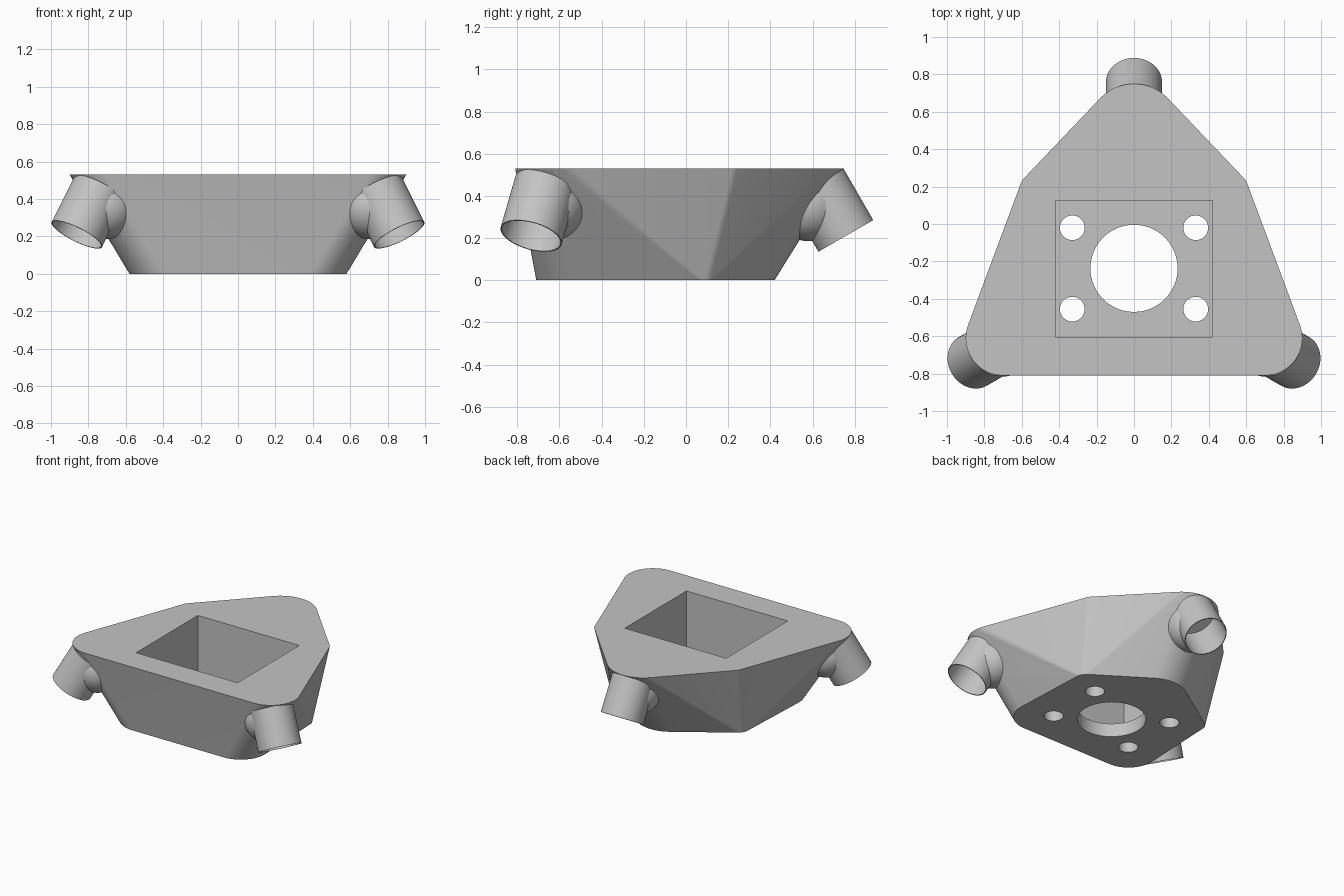
import bpy, bmesh, math
from mathutils import Vector, Matrix

cube = bpy.data.objects.get("Cube")
if cube:
    bpy.data.objects.remove(cube, do_unlink=True)

grey = bpy.data.materials.new("plain_grey")
grey.use_nodes = True
COLOUR = (0.55, 0.55, 0.55, 1)
grey.diffuse_color = COLOUR
grey.node_tree.nodes["Principled BSDF"].inputs["Base Color"].default_value = COLOUR

HEIGHT = 0.53
FLOOR = 0.1
HUB = Vector((0, -0.237, 0))      # axis of the three-fold tube layout
TUBE_R = 0.15


def finish(name, bm, helper=False):
    bmesh.ops.recalc_face_normals(bm, faces=bm.faces)
    mesh = bpy.data.meshes.new(name)
    bm.to_mesh(mesh)
    bm.free()
    mesh.materials.append(grey)
    obj = bpy.data.objects.new(name, mesh)
    bpy.context.collection.objects.link(obj)
    obj.hide_render = helper
    return obj


def cylinder(name, start, end, radius, helper=False):
    start, end = Vector(start), Vector(end)
    axis = end - start
    turn = axis.to_track_quat('Z', 'Y').to_matrix().to_4x4()
    bm = bmesh.new()
    bmesh.ops.create_cone(bm, cap_ends=True, segments=64, radius1=radius, radius2=radius,
                          depth=axis.length,
                          matrix=Matrix.Translation((start + end) / 2) @ turn)
    return finish(name, bm, helper)


def combine(target, tool, operation):
    mod = target.modifiers.new(operation, 'BOOLEAN')
    mod.operation = operation
    mod.solver = 'EXACT'
    mod.object = tool
    bpy.context.view_layer.objects.active = target
    bpy.ops.object.modifier_apply(modifier=mod.name)


def smooth(obj):
    bpy.ops.object.select_all(action='DESELECT')
    obj.select_set(True)
    bpy.context.view_layer.objects.active = obj
    bpy.ops.object.shade_smooth_by_angle(angle=math.radians(30))


# Body: hull between two rounded outlines, each given as (x, y, radius) corners
bm = bmesh.new()
outlines = {
    HEIGHT: [(0, 0.50, 0.25), (0.53, 0.19, 0.08), (0.70, -0.61, 0.20)],
    0: [(0, 0.17, 0.25), (0.475, 0.06, 0.08), (0.38, -0.51, 0.20)],
}
for z, corners in outlines.items():
    for x, y, r in corners:
        for side in ((1, -1) if x else (1,)):
            for i in range(64):
                a = math.tau * i / 64
                bm.verts.new((side * x + r * math.cos(a), y + r * math.sin(a), z))
hull = bmesh.ops.convex_hull(bm, input=bm.verts)
loose = [v for v in bm.verts if not v.link_faces]
bmesh.ops.delete(bm, geom=loose, context='VERTS')
bmesh.ops.dissolve_limit(bm, angle_limit=0.002, verts=bm.verts, edges=bm.edges)
body = finish("body", bm)

cutters = []

# Rectangular pocket and floor holes
bm = bmesh.new()
bmesh.ops.create_cube(bm, size=1, matrix=Matrix.Translation((0, -0.24, FLOOR + 0.5))
                      @ Matrix.Diagonal((0.84, 0.73, 1, 1)))
pocket = finish("pocket_cutter", bm, True)
holes = [(0, HUB.y, 0.233)] + [(x, y, 0.066) for x in (-0.33, 0.33) for y in (-0.02, -0.455)]
cutters.append(pocket)
for x, y, r in holes:
    cutters.append(cylinder("hole_cutter", (x, y, -0.2), (x, y, 0.3), r, True))

# Three splayed tubes, each with a rounded boss where it meets the body
tubes = []
for name, degrees in (("back", 90), ("left", -30), ("right", 210)):
    a = math.radians(degrees)
    out = Vector((math.cos(a), math.sin(a), 0))
    up = Vector((0, 0, math.cos(math.pi / 6))) - out * math.sin(math.pi / 6)
    foot = HUB + out * 0.995 + Vector((0, 0, 0.21))

    bm = bmesh.new()
    centre = HUB + out * 0.82 + Vector((0, 0, 0.355))
    bmesh.ops.create_uvsphere(bm, u_segments=48, v_segments=24, radius=0.17,
                              matrix=Matrix.Translation(centre))
    boss = finish("boss_" + name, bm, True)
    combine(body, boss, 'UNION')
    cutters.append(boss)

    tube = cylinder("tube_" + name, foot, foot + up * 0.28, TUBE_R)
    bore = cylinder("bore_cutter", foot - up * 0.1, foot + up * 0.25, TUBE_R - 0.006, True)
    combine(tube, bore, 'DIFFERENCE')
    tubes.append(tube)
    cutters.append(bore)

for cutter in cutters:
    if not cutter.name.startswith("boss"):
        combine(body, cutter, 'DIFFERENCE')
for cutter in cutters:
    bpy.data.objects.remove(cutter, do_unlink=True)
for obj in [body] + tubes:
    smooth(obj)
